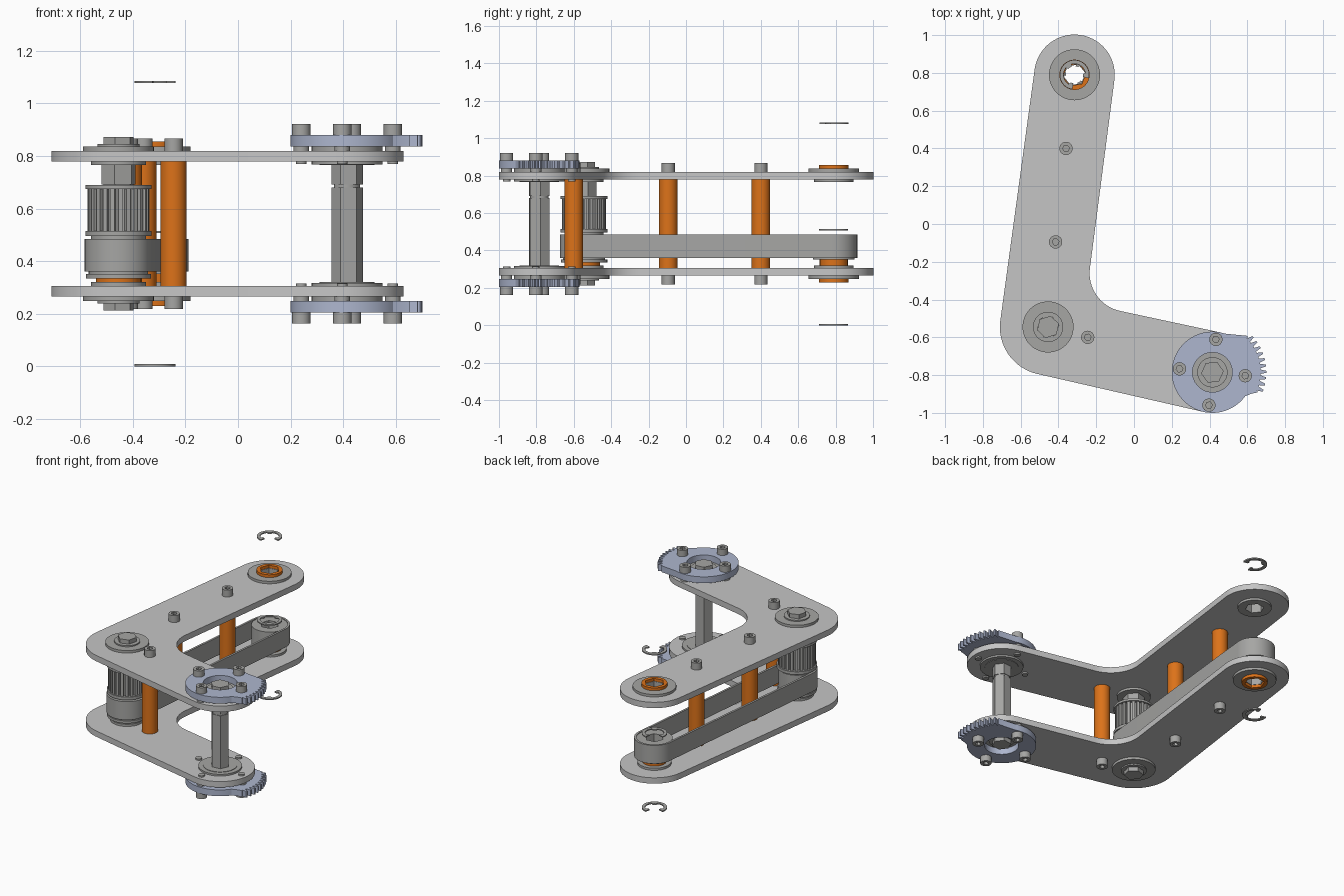
import bpy, bmesh
from math import sin, cos, acos, atan2, hypot, radians, tau

if "Cube" in bpy.data.objects:
    bpy.data.objects.remove(bpy.data.objects["Cube"])


def material(name, rgb):
    m = bpy.data.materials.new(name)
    m.use_nodes = True
    m.diffuse_color = (*rgb, 1)
    m.node_tree.nodes["Principled BSDF"].inputs["Base Color"].default_value = (*rgb, 1)
    return m


PLATE = material("light grey", (0.56, 0.56, 0.56))
STEEL = material("steel grey", (0.38, 0.38, 0.37))
BLUE = material("blue grey", (0.42, 0.47, 0.62))
ORANGE = material("orange", (0.72, 0.17, 0.01))

ARM, ELBOW, DRIVE = (-0.315, 0.79), (-0.455, -0.545), (0.415, -0.785)
MIRROR = 1.085  # the lower half repeats the upper half: z -> MIRROR - z
made = []


# ---- helpers: 2D loops and extruded prisms ----
def polar(c, r, a):
    return (c[0] + r * cos(a), c[1] + r * sin(a))


def circle(c, r, n=48, turn=0.0):
    return [polar(c, r, turn + tau * i / n) for i in range(n)]


def hexagon(c, r, turn=0.15):
    return circle(c, r, 6, turn)


def wrap(rounds):
    """Outline tangent to a chain of circles; a negative radius bends inward."""
    n, normals, pts = len(rounds), [], []
    for i, (c, r) in enumerate(rounds):
        d, s = rounds[(i + 1) % n]
        dx, dy = d[0] - c[0], d[1] - c[1]
        normals.append(atan2(dy, dx) - acos((r - s) / hypot(dx, dy)))
    for i, (c, r) in enumerate(rounds):
        a, b = normals[i - 1], normals[i]
        sweep = (b - a) % tau if r > 0 else -((a - b) % tau)
        pts += [polar(c, r, a + sweep * k / 28) for k in range(29)]
    return pts


def prism(name, loops, z0, z1, mat):
    """Extrude the first loop from z0 to z1; further loops are holes."""
    curve = bpy.data.curves.new(name, "CURVE")
    curve.dimensions, curve.fill_mode = "2D", "BOTH"
    curve.extrude = (z1 - z0) / 2
    for loop in loops:
        sp = curve.splines.new("POLY")
        sp.points.add(len(loop) - 1)
        for p, (x, y) in zip(sp.points, loop):
            p.co = (x, y, 0, 1)
        sp.use_cyclic_u = True
    temp = bpy.data.objects.new(name, curve)
    mesh = bpy.data.meshes.new_from_object(temp)
    bpy.data.objects.remove(temp)
    bpy.data.curves.remove(curve)
    bm = bmesh.new()
    bm.from_mesh(mesh)
    bmesh.ops.remove_doubles(bm, verts=bm.verts, dist=1e-5)
    bmesh.ops.translate(bm, verts=bm.verts, vec=(0, 0, (z0 + z1) / 2))
    bmesh.ops.recalc_face_normals(bm, faces=bm.faces)
    bm.to_mesh(mesh)
    bm.free()
    mesh.materials.clear()
    mesh.materials.append(mat)
    obj = bpy.data.objects.new(name, mesh)
    bpy.context.collection.objects.link(obj)
    made.append(obj)


def pair(name, loops, z0, z1, mat):
    prism("upper_" + name, loops, z0, z1, mat)
    prism("lower_" + name, loops, MIRROR - z1, MIRROR - z0, mat)


def screw_heads(name, c, z, h):
    """Socket heads on the upper and lower outsides."""
    pair(name + "_head", [circle(c, 0.035, 24), hexagon(c, 0.018)], z + 0.015, z + h, STEEL)
    pair(name + "_base", [circle(c, 0.035, 24)], z, z + 0.015, STEEL)


def toothed(c, r0, r1, n):
    step = tau / n
    return [polar(c, r, step * (i + f)) for i in range(n)
            for f, r in ((0, r1), (0.55, r1), (0.62, r0), (0.93, r0))]


# ---- side plates ----
outline = wrap([(ARM, 0.213), (ELBOW, 0.255), (DRIVE, 0.215), ((-0.03, -0.26), -0.205)])
pair("side_plate", [outline, circle(ARM, 0.07), circle(ELBOW, 0.07), circle(DRIVE, 0.07)],
     0.78, 0.82, PLATE)

# ---- bearings in the plates ----
for label, c in (("arm", ARM), ("elbow", ELBOW), ("drive", DRIVE)):
    bore = hexagon(c, 0.058)
    pair(label + "_bearing_flange", [circle(c, 0.135), bore], 0.82, 0.837, STEEL)
    pair(label + "_bearing_body", [circle(c, 0.105), bore], 0.765, 0.82, STEEL)
    if c is ARM:
        pair("arm_bushing", [circle(c, 0.08), hexagon(c, 0.062)], 0.837, 0.856, ORANGE)
    else:
        pair(label + "_bearing_race", [circle(c, 0.08), bore], 0.837, 0.845, STEEL)

# ---- elbow shaft and its pulleys ----
prism("elbow_shaft", [hexagon(ELBOW, 0.06, 0.3)], 0.212, 0.873, STEEL)
prism("elbow_collar", [hexagon(ELBOW, 0.068, 0.3)], 0.692, 0.765, STEEL)
prism("elbow_spacer", [circle(ELBOW, 0.085)], 0.317, 0.338, ORANGE)
prism("toothed_pulley", [toothed(ELBOW, 0.1, 0.118, 24)], 0.515, 0.675, STEEL)
for i, (z0, z1, r) in enumerate(((0.335, 0.352, 0.124), (0.485, 0.495, 0.105),
                                 (0.495, 0.515, 0.126), (0.675, 0.69, 0.126))):
    prism(f"pulley_flange_{i + 1}", [circle(ELBOW, r)], z0, z1, STEEL)
prism("elbow_belt_pulley", [circle(ELBOW, 0.113)], 0.352, 0.485, STEEL)

# ---- arm pulley and belt ----
prism("arm_belt_pulley", [circle(ARM, 0.112), hexagon(ARM, 0.058)], 0.352, 0.48, STEEL)
prism("arm_spacer", [circle(ARM, 0.075), hexagon(ARM, 0.062)], 0.318, 0.352, ORANGE)
prism("belt", [wrap([(ARM, 0.126), (ELBOW, 0.128)]), wrap([(ARM, 0.112), (ELBOW, 0.113)])],
      0.36, 0.485, STEEL)

# ---- drive shaft ----
prism("drive_shaft", [hexagon(DRIVE, 0.06, 0.1)], 0.212, 0.68, STEEL)
prism("drive_shaft_neck", [circle(DRIVE, 0.05)], 0.68, 0.692, STEEL)
prism("drive_shaft_top", [hexagon(DRIVE, 0.06, 0.1)], 0.692, 0.873, STEEL)
pair("drive_inner_flange", [circle(DRIVE, 0.135), circle(DRIVE, 0.1)], 0.768, 0.78, STEEL)

# ---- toothed sector gears ----
gear = [polar(DRIVE, 0.215, radians(a)) for a in range(72, 328, 4)]
gear += [polar(DRIVE, 0.235, radians(-29)), polar(DRIVE, 0.262, radians(-24))]
teeth = 10
pitch = radians(68) / teeth
for i in range(teeth):
    start = radians(-23) + i * pitch
    gear += [polar(DRIVE, r, start + f * pitch)
             for f, r in ((0.1, 0.256), (0.3, 0.286), (0.6, 0.286), (0.85, 0.256))]
gear.append(polar(DRIVE, 0.268, radians(46)))
pair("sector_gear", [gear, circle(DRIVE, 0.105)], 0.837, 0.88, BLUE)

# ---- gear screws, with washers and inner ends ----
for i in range(4):
    c = polar(DRIVE, 0.175, radians(-6) + tau * i / 4)
    screw_heads(f"gear_screw_{i + 1}", c, 0.88, 0.042)
    pair(f"gear_washer_{i + 1}", [circle(c, 0.03, 24)], 0.82, 0.837, STEEL)
    pair(f"gear_screw_end_{i + 1}", [circle(c, 0.02, 24)], 0.77, 0.78, STEEL)

# ---- standoffs between the plates ----
for i, c in enumerate(((-0.36, 0.4), (-0.415, -0.095), (-0.245, -0.6))):
    prism(f"standoff_{i + 1}", [circle(c, 0.05, 32)], 0.305, 0.78, ORANGE)
    screw_heads(f"standoff_screw_{i + 1}", c, 0.82, 0.047)


# ---- retaining clips along the arm axis ----
def clip(name, z, facing):
    outer = [polar(ARM, 0.078, radians(facing + a)) for a in range(42, 319, 6)]
    inner = [polar(ARM, 0.045 if min(abs(a - k) for k in (48, 180, 312)) < 13 else 0.058,
                   radians(facing + a)) for a in range(318, 41, -6)]
    prism(name, [outer + inner], z, z + 0.008, STEEL)


clip("upper_clip", 1.077, -56)
clip("middle_clip", 0.507, 124)
clip("lower_clip", 0.0, 124)

# ---- smooth round walls, keep edges sharp ----
bpy.ops.object.select_all(action="DESELECT")
for obj in made:
    obj.select_set(True)
bpy.context.view_layer.objects.active = made[0]
bpy.ops.object.shade_smooth_by_angle(angle=radians(25))
